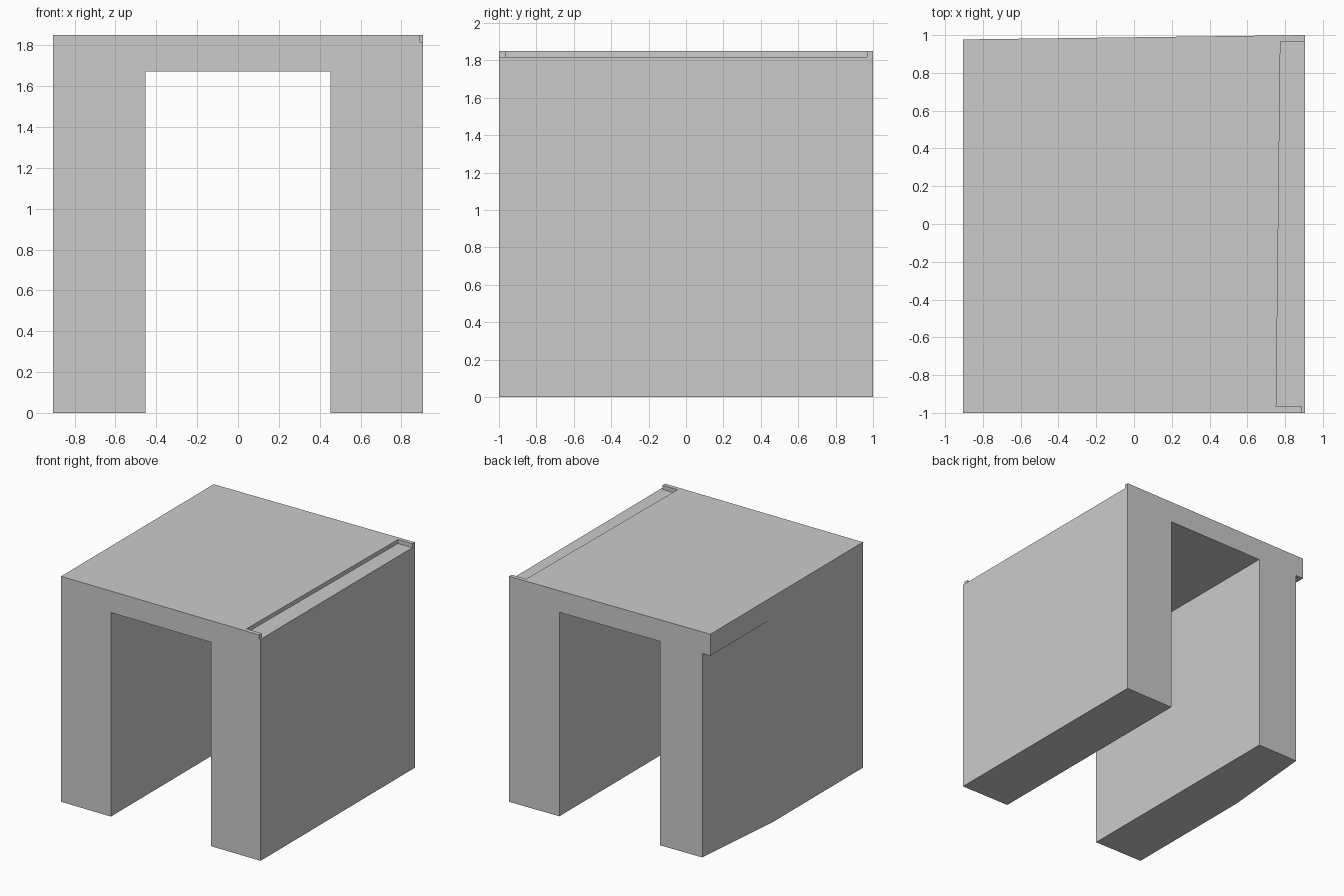
import bpy, bmesh

if "Cube" in bpy.data.objects:
    bpy.data.objects.remove(bpy.data.objects["Cube"])


def prism(name, outline, z0, z1):
    """Extrude a plan outline (counter-clockwise) from z0 to z1."""
    bm = bmesh.new()
    face = bm.faces.new([bm.verts.new((x, y, z0)) for x, y in outline])
    top = bmesh.ops.extrude_face_region(bm, geom=[face])
    verts = [g for g in top["geom"] if isinstance(g, bmesh.types.BMVert)]
    bmesh.ops.translate(bm, vec=(0, 0, z1 - z0), verts=verts)
    bmesh.ops.recalc_face_normals(bm, faces=bm.faces)
    mesh = bpy.data.meshes.new(name)
    bm.to_mesh(mesh)
    bm.free()
    obj = bpy.data.objects.new(name, mesh)
    bpy.context.collection.objects.link(obj)
    return obj


def carve(body, name, outline, z0, z1):
    """Cut a prism out of the body, then discard the cutter."""
    cutter = prism(name, outline, z0, z1)
    cutter.hide_render = True
    mod = body.modifiers.new(name, 'BOOLEAN')
    mod.operation = 'DIFFERENCE'
    mod.solver = 'EXACT'
    mod.object = cutter
    bpy.context.view_layer.objects.active = body
    bpy.ops.object.modifier_apply(modifier=name)
    bpy.data.objects.remove(cutter)


# Main block, with a slightly skewed back edge
block = prism("arch_block", [(-0.905, -1), (0.905, -1), (0.905, 1), (-0.905, 0.977)], 0, 1.85)

# Passage running front to back
carve(block, "passage", [(-0.453, -1.2), (0.453, -1.2), (0.453, 1.2), (-0.453, 1.2)], -0.2, 1.673)

# Left leg tapers inward toward the back, leaving a roof overhang
carve(block, "left_taper", [(-1.1, -0.02), (-0.922, -0.02), (-0.822, 1.1), (-1.1, 1.1)], -0.2, 1.673)

# Shallow ledge on the top right edge, leaving a small tab at each end
carve(block, "top_ledge", [(0.753, -0.965), (0.89, -0.965), (0.89, -1.1), (1.1, -1.1),
                           (1.1, 0.967), (0.775, 0.967)], 1.817, 2.1)
